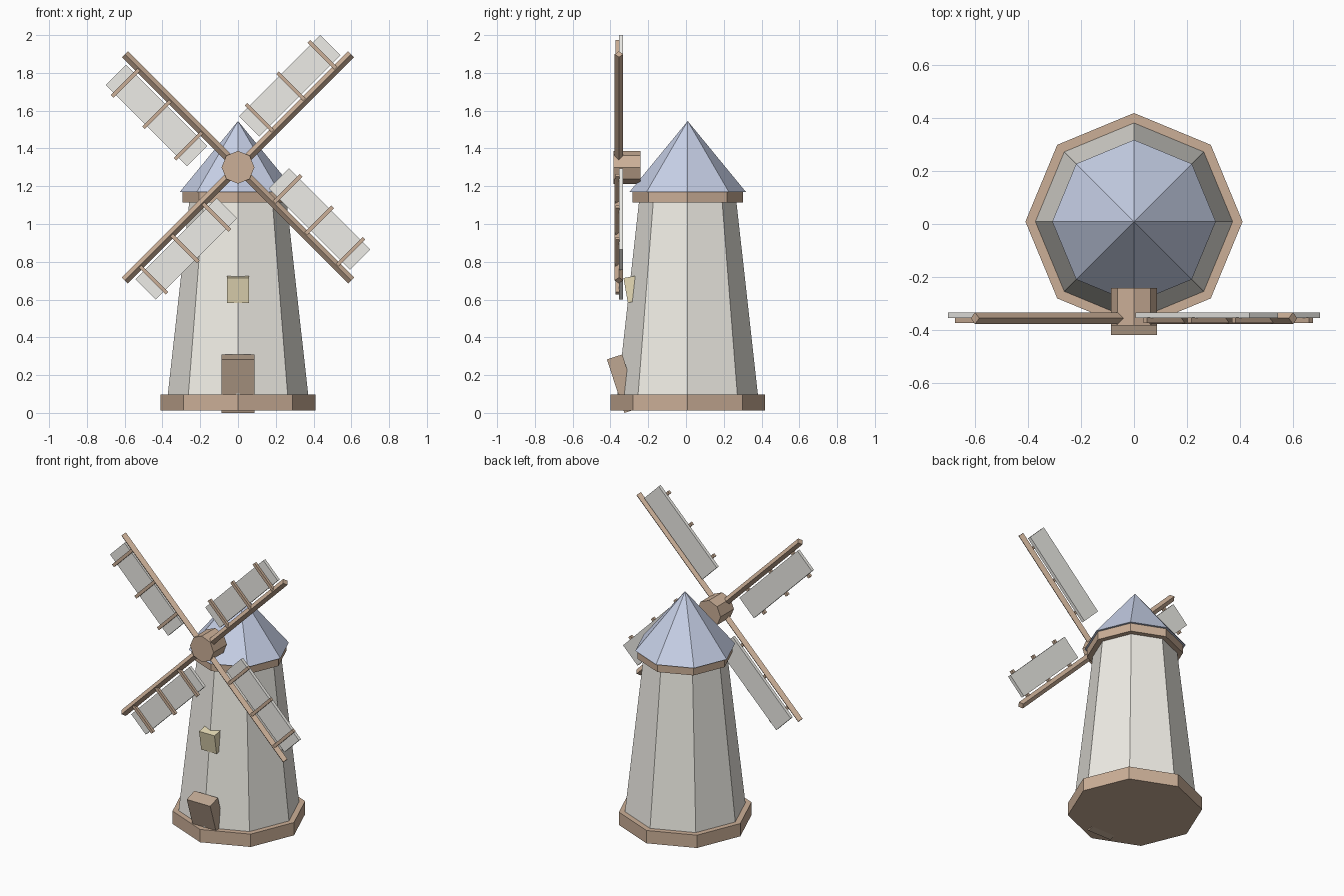
import bpy
from math import radians, pi, cos, sin
from mathutils import Matrix, Vector

if "Cube" in bpy.data.objects:
    bpy.data.objects.remove(bpy.data.objects["Cube"])

CY = 0.009        # tower axis, y
HUB_Z = 1.30      # sail axis height


def material(name, rgb):
    m = bpy.data.materials.new(name)
    m.diffuse_color = (*rgb, 1)
    m.use_nodes = True
    m.node_tree.nodes["Principled BSDF"].inputs["Base Color"].default_value = m.diffuse_color
    return m


WOOD = material("wood", (0.60, 0.43, 0.31))
DOOR = material("door_wood", (0.52, 0.39, 0.29))
PLASTER = material("plaster", (0.87, 0.85, 0.79))
ROOF = material("roof_blue", (0.57, 0.63, 0.80))
GLASS = material("window_yellow", (0.80, 0.71, 0.47))
CLOTH = material("sail_cloth", (0.85, 0.84, 0.80))


def finish(name, mat):
    ob = bpy.context.object
    ob.name = name
    ob.data.materials.append(mat)
    return ob


def frustum(name, r1, r2, z1, z2, mat):
    bpy.ops.mesh.primitive_cone_add(vertices=8, radius1=r1, radius2=r2, depth=z2 - z1,
                                    location=(0, CY, (z1 + z2) / 2))
    # put corners exactly on the x and y axes
    return finish(name, mat)


def box(name, size, loc, mat, rot=(0, 0, 0)):
    bpy.ops.mesh.primitive_cube_add(size=1, location=loc, rotation=rot)
    ob = finish(name, mat)
    ob.scale = size
    return ob


# Octagonal tower, rings and roof
frustum("base_ring", 0.409, 0.409, 0.012, 0.098, WOOD)
frustum("tower", 0.381, 0.252, 0.013, 1.17, PLASTER)
frustum("cap_ring", 0.293, 0.293, 1.115, 1.17, WOOD)
frustum("roof", 0.308, 0, 1.17, 1.545, ROOF)

# Tilted door and window blocks
box("door", (0.174, 0.085, 0.298), (0, -0.332, 0.1545), DOOR, (radians(18), 0, 0))
box("window", (0.114, 0.08, 0.133), (0, -0.280, 0.6555), GLASS, (radians(10), 0, 0))

# Hub
bpy.ops.mesh.primitive_cylinder_add(vertices=8, radius=0.087, depth=0.141,
                                    location=(0, -0.3125, HUB_Z), rotation=(pi / 2, 0, 0))
finish("hub", WOOD)

# Four sails: diamond spar, cloth panel and three slats each
for i in range(4):
    a = radians(45 + 90 * i)
    u = Vector((cos(a), 0, sin(a)))       # along the spar
    v = Vector((-sin(a), 0, cos(a)))      # across the sail

    def at(along, across, y):
        return u * along + v * across + Vector((0, y, HUB_Z))

    rot = (0, -a, 0)
    bpy.ops.mesh.primitive_cylinder_add(vertices=4, radius=0.0225, depth=0.847,
                                        location=at(0.4235, 0, -0.355), rotation=(0, pi / 2 - a, 0))
    finish(f"spar_{i + 1}", WOOD)
    box(f"sail_panel_{i + 1}", (0.608, 0.022, 0.152), at(0.499, 0.111, -0.344), CLOTH, rot)
    for j, d in enumerate((0.266, 0.502, 0.737)):
        box(f"sail_slat_{i + 1}_{j + 1}", (0.02, 0.02, 0.206), at(d, 0.103, -0.362), WOOD, rot)
